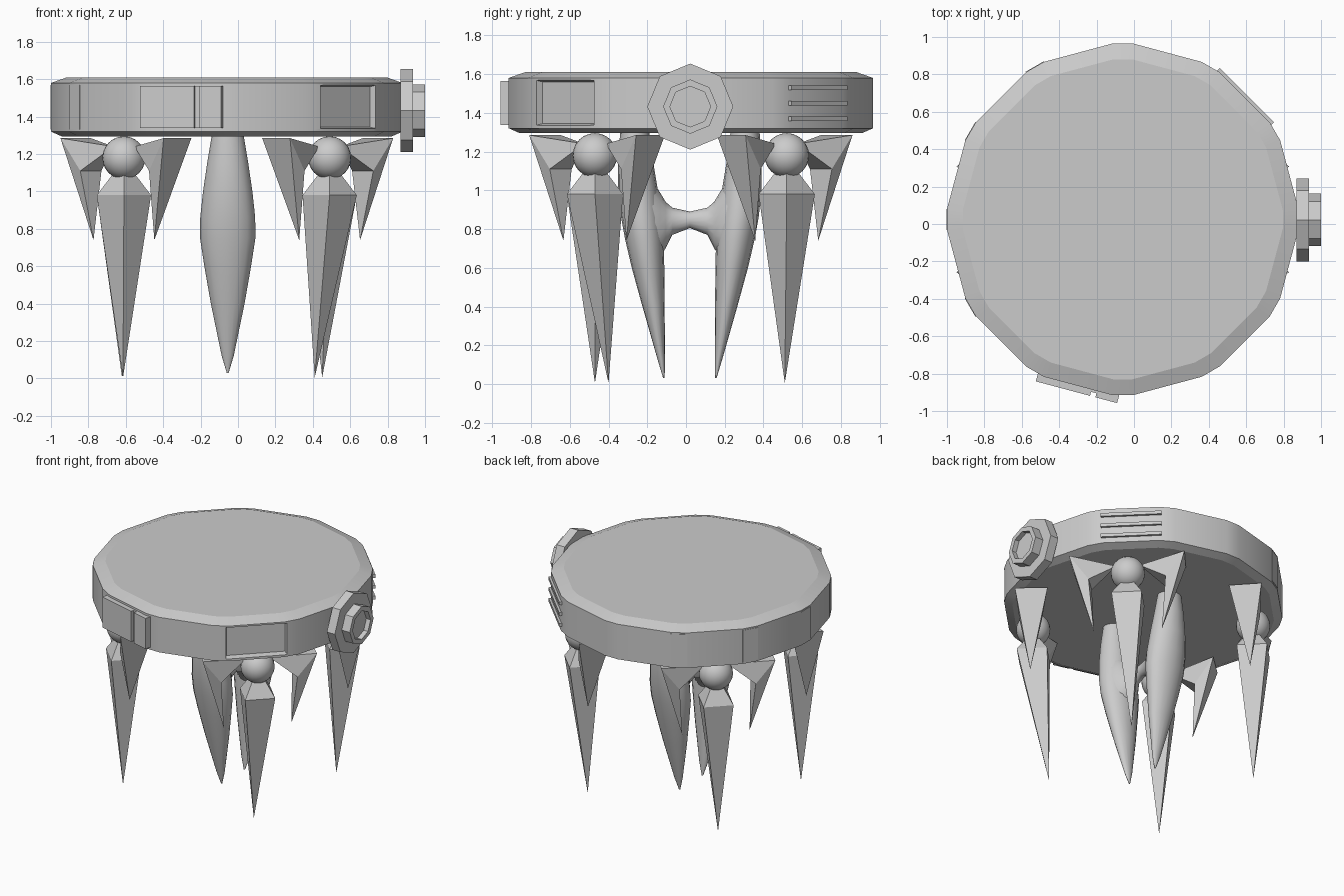
import bpy, bmesh
from math import sin, cos, pi, radians, sqrt
from mathutils import Matrix, Vector

if "Cube" in bpy.data.objects:
    bpy.data.objects.remove(bpy.data.objects["Cube"])

CX, CY = -0.06, 0.025      # axis of the disc
APOTHEM = 0.922            # long rim facets


def make(name, verts, faces, smooth=None):
    me = bpy.data.meshes.new(name)
    bm = bmesh.new()
    vs = [bm.verts.new(v) for v in verts]
    for f in faces:
        bm.faces.new([vs[i] for i in f])
    bmesh.ops.recalc_face_normals(bm, faces=bm.faces[:])
    bm.to_mesh(me)
    bm.free()
    ob = bpy.data.objects.new(name, me)
    bpy.context.collection.objects.link(ob)
    if smooth:
        shade(ob, smooth)
    return ob


def shade(ob, angle):
    bpy.ops.object.select_all(action='DESELECT')
    ob.select_set(True)
    bpy.context.view_layer.objects.active = ob
    bpy.ops.object.shade_smooth_by_angle(angle=radians(angle))


def loft(name, rings, smooth=None):
    """Skin equal-length rings of points and cap both ends."""
    n = len(rings[0])
    verts = [p for r in rings for p in r]
    faces = [(k * n + i, k * n + (i + 1) % n, (k + 1) * n + (i + 1) % n, (k + 1) * n + i)
             for k in range(len(rings) - 1) for i in range(n)]
    faces += [tuple(range(n)), tuple(range(len(verts) - n, len(verts)))]
    return make(name, verts, faces, smooth)


def rim_box(name, angle, t0, t1, z0, z1, r0, r1):
    """Box on the rim: t runs along the facet, r outward."""
    a = radians(angle)
    u, n = Vector((-sin(a), cos(a), 0)), Vector((cos(a), sin(a), 0))
    ring = lambda z: [Vector((CX, CY, z)) + u * t + n * r
                      for t, r in ((t0, r0), (t1, r0), (t1, r1), (t0, r1))]
    return loft(name, [ring(z0), ring(z1)])


# Disc: twelve sides with trimmed corners
def disc_ring(r, z):
    return [(CX + r * cos(radians(30 * k + s)), CY + r * sin(radians(30 * k + s)), z)
            for k in range(12) for s in (-3.35, 3.35)]


disc = loft("disc_top", [disc_ring(r, z) for r, z in
                         ((0.885, 1.295), (0.9416, 1.32), (0.9416, 1.58), (0.857, 1.61))])

# Recessed window in the front right facet
a = radians(315)
u, n = Vector((-sin(a), cos(a), 0)), Vector((cos(a), sin(a), 0))
rect = lambda r, w, h: [Vector((CX, CY, 1.452)) + n * r + u * x * w + Vector((0, 0, z * h))
                        for x, z in ((-1, -1), (1, -1), (1, 1), (-1, 1))]
cutter = loft("window_cutter", [rect(0.882, 0.2, 0.108), rect(0.96, 0.22, 0.124)])
cutter.hide_render = True
mod = disc.modifiers.new("window", 'BOOLEAN')
mod.object = cutter
mod.operation = 'DIFFERENCE'
mod.solver = 'EXACT'
bpy.context.view_layer.objects.active = disc
bpy.ops.object.modifier_apply(modifier="window")
bpy.data.objects.remove(cutter)
shade(disc, 18)

# Rim fittings: split front panel, vent slats, corner plates
rim_box("front_panel_wide", 255, -0.225, 0.075, 1.338, 1.565, 0.9, 0.957)
rim_box("front_panel_slot", 255, 0.075, 0.105, 1.338, 1.565, 0.9, 0.935)
rim_box("front_panel_narrow", 255, 0.105, 0.225, 1.338, 1.565, 0.9, 0.957)
for i, z in enumerate((1.37, 1.45, 1.53)):
    rim_box(f"vent_slat_{i}", 45, -0.205, 0.205, z - 0.012, z + 0.012, 0.9, APOTHEM + 0.016)
for ang in (120, 150, 180, 210):
    rim_box(f"corner_plate_{ang}", ang, -0.056, 0.056, 1.332, 1.57, 0.9, 0.943)


# Knob on the right side: octagonal flange, collar and sunken centre
def octagon(r, x):
    return [(x, 0.022 + r * cos(k * pi / 4), 1.432 + r * sin(k * pi / 4)) for k in range(8)]


loft("side_knob", [octagon(r, x) for r, x in
                   ((0.222, 0.87), (0.222, 0.935), (0.14, 0.935), (0.14, 1.0),
                    (0.105, 1.0), (0.105, 0.965))])

# Four legs: ball joint, square spike and two bent claws beside each ball
tips = {("front", "left"): (-0.615, -0.47), ("front", "right"): (0.41, -0.40),
        ("back", "left"): (-0.62, 0.51), ("back", "right"): (0.45, 0.51)}
for (fb, lr), (tx, ty) in tips.items():
    sx, sy = (1 if lr == "right" else -1), (1 if fb == "back" else -1)
    bx, by = CX + 0.55 * sx, CY + 0.495 * sy
    tag = f"{fb}_{lr}"
    bpy.ops.mesh.primitive_uv_sphere_add(segments=24, ring_count=12, radius=0.115,
                                         location=(bx, by, 1.18))
    ball = bpy.context.object
    ball.name = tag + "_ball"
    bpy.ops.object.shade_smooth()

    sq = lambda r, z: [(bx + r * cos(k * pi / 2), by + r * sin(k * pi / 2), z) for k in range(4)]
    spike = sq(0.065, 1.085) + sq(0.145, 0.98) + [(tx, ty, 0.005)]
    make(tag + "_leg", spike, [(0, 1, 2, 3)]
         + [(i, (i + 1) % 4, 4 + (i + 1) % 4, 4 + i) for i in range(4)]
         + [(4 + i, 4 + (i + 1) % 4, 8) for i in range(4)])

    rad = Vector((sx, sy, 0)) / sqrt(2)
    for i, tan in enumerate((Vector((sx, -sy, 0)) / sqrt(2), Vector((-sx, sy, 0)) / sqrt(2))):
        # (radial, tangential, height): ball end, outer, inner, two elbows, tip
        pts = ((0, 0.08, 1.24), (0.09, 0.39, 1.285), (-0.13, 0.38, 1.285),
               (0.07, 0.26, 1.11), (-0.08, 0.25, 1.11), (0, 0.23, 0.74))
        make(f"{tag}_claw_{i}", [Vector((bx, by, z)) + rad * r + tan * t for r, t, z in pts],
             [(0, 1, 2), (0, 3, 1), (0, 2, 4), (0, 4, 3), (1, 3, 5), (3, 4, 5), (4, 2, 5), (2, 1, 5)])

# Central pair of smooth lobes: height, inner and outer offset, half width
lobe = ((0.03, 0.130, 0.138, 0.005), (0.12, 0.129, 0.165, 0.032), (0.4, 0.13, 0.245, 0.09),
        (0.6, 0.132, 0.30, 0.125), (0.75, 0.135, 0.335, 0.148), (0.86, 0.145, 0.355, 0.147),
        (1.0, 0.165, 0.37, 0.132), (1.15, 0.19, 0.37, 0.11), (1.3, 0.21, 0.36, 0.085))
for side, s in (("front", -1), ("back", 1)):
    loft(side + "_lobe", [[(-0.055 + w * cos(k * pi / 8),
                            0.02 + s * ((a0 + a1) / 2 + (a1 - a0) / 2 * sin(k * pi / 8)), z)
                           for k in range(16)] for z, a0, a1, w in lobe], 50)

# Pinched bridge joining the lobes: offset, low and high edge, half width
half = ((0.2, 0.62, 1.06, 0.12), (0.155, 0.66, 0.99, 0.1), (0.125, 0.70, 0.94, 0.075),
        (0.09, 0.77, 0.91, 0.055), (0.0, 0.805, 0.89, 0.04))
bridge = [(-y, a0, a1, w) for y, a0, a1, w in half] + list(half[-2::-1])
loft("lobe_bridge", [[(-0.055 + w * cos(k * pi / 8), 0.02 + y,
                       (a0 + a1) / 2 + (a1 - a0) / 2 * sin(k * pi / 8)) for k in range(16)]
                     for y, a0, a1, w in bridge], 50)
